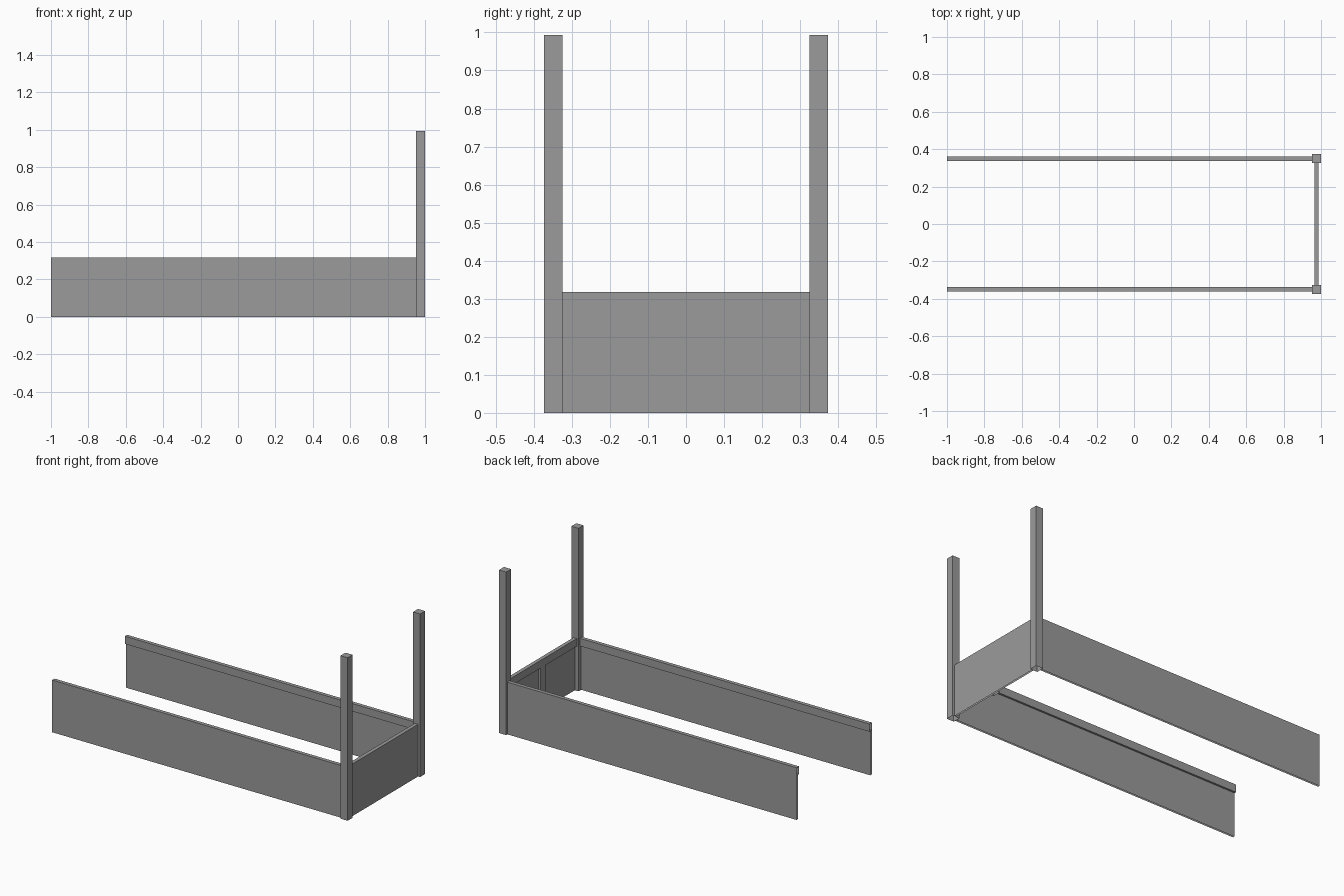
import bpy
import bmesh

if "Cube" in bpy.data.objects:
    bpy.data.objects.remove(bpy.data.objects["Cube"])

# dark grey finish shared by all parts
grey = bpy.data.materials.new("dark_grey")
grey.diffuse_color = (0.327, 0.327, 0.327, 1)
grey.use_nodes = True
grey.node_tree.nodes["Principled BSDF"].inputs["Base Color"].default_value = grey.diffuse_color


def box(name, x, y, z):
    """Box from (min, max) pairs; left open on the floor and at the cut left end."""
    bpy.ops.mesh.primitive_cube_add(
        size=1, location=[(a + b) / 2 for a, b in (x, y, z)])
    ob = bpy.context.object
    ob.name = name
    ob.scale = [abs(b - a) for a, b in (x, y, z)]
    bpy.ops.object.transform_apply(location=True, rotation=False, scale=True)
    bm = bmesh.new()
    bm.from_mesh(ob.data)
    hidden = [f for f in bm.faces
              if f.calc_center_median().z < 0.001
              or f.calc_center_median().x < -0.999]
    bmesh.ops.delete(bm, geom=hidden, context='FACES')
    bm.to_mesh(ob.data)
    bm.free()
    ob.data.materials.append(grey)
    return ob


POST_H, TOP, RAIL_Z = 0.993, 0.318, 0.271

for side, s in (("front", -1), ("back", 1)):
    # corner post
    box(side + "_post", (0.952, 1.0), (s * 0.325, s * 0.373), (0, POST_H))
    # long side board, thin, flush with the outside of its top rail
    box(side + "_side_board", (-1.0, 0.952), (s * 0.350, s * 0.361), (0, RAIL_Z))
    box(side + "_top_rail", (-1.0, 0.952), (s * 0.338, s * 0.361), (RAIL_Z, TOP))

# end board with top rail and central batten on the inside
box("end_board", (0.977, 0.987), (-0.325, 0.325), (0, RAIL_Z))
box("end_top_rail", (0.964, 0.987), (-0.325, 0.325), (RAIL_Z, TOP))
box("end_batten", (0.964, 0.977), (-0.024, 0.024), (0, RAIL_Z))
